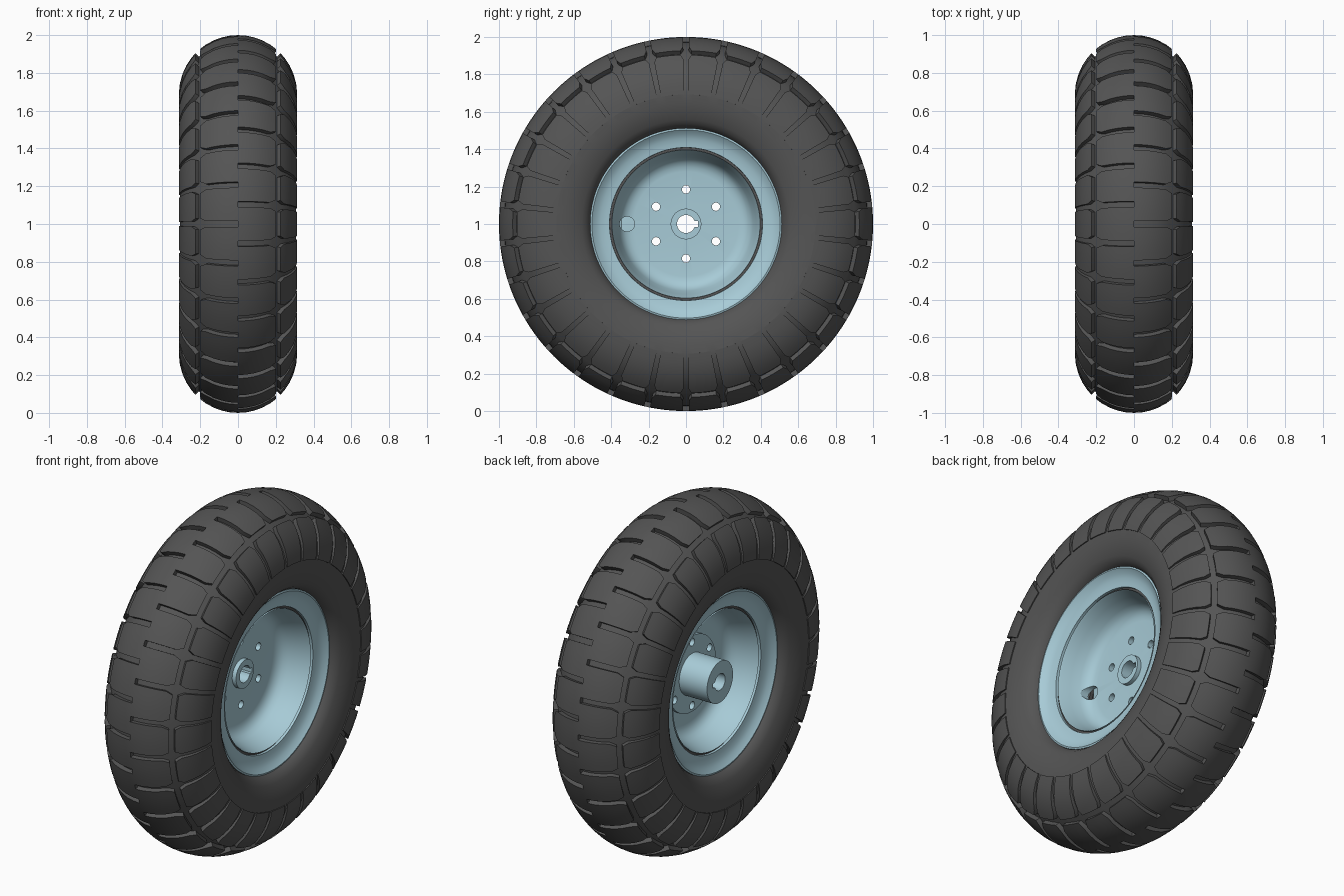
import bpy, bmesh
from math import sin, cos, radians, pi
from mathutils import Vector, Matrix

if "Cube" in bpy.data.objects:
    bpy.data.objects.remove(bpy.data.objects["Cube"])


def material(name, rgb):
    m = bpy.data.materials.new(name)
    m.diffuse_color = (*rgb, 1)
    m.use_nodes = True
    m.node_tree.nodes["Principled BSDF"].inputs["Base Color"].default_value = m.diffuse_color
    return m


RUBBER = material("rubber", (0.09, 0.09, 0.09))
STEEL = material("blue_steel", (0.39, 0.60, 0.68))


def finish(name, bm, mat=None, angle=30):
    bmesh.ops.recalc_face_normals(bm, faces=bm.faces)
    me = bpy.data.meshes.new(name)
    bm.to_mesh(me)
    bm.free()
    ob = bpy.data.objects.new(name, me)
    bpy.context.collection.objects.link(ob)
    if mat:
        me.materials.append(mat)
        bpy.ops.object.select_all(action='DESELECT')
        ob.select_set(True)
        bpy.context.view_layer.objects.active = ob
        bpy.ops.object.shade_smooth_by_angle(angle=radians(angle))
    else:
        ob.hide_render = True
    return ob


def point(x, r, deg):
    t = radians(deg)
    return (x, r * sin(t), 1 + r * cos(t))


def ring_grid(bm, rows):
    """Join closed rings of vertices into a closed tube; returns {(row, col): face}."""
    n, m = len(rows), len(rows[0])
    return {(i, j): bm.faces.new((rows[i][j], rows[i][(j + 1) % m],
                                  rows[(i + 1) % n][(j + 1) % m], rows[(i + 1) % n][j]))
            for i in range(n) for j in range(m)}


def lathe(name, profile, mat, side=1, seg=96):
    bm = bmesh.new()
    ring_grid(bm, [[bm.verts.new(point(side * x, r, 360 * j / seg)) for j in range(seg)]
                   for x, r in profile])
    return finish(name, bm, mat)


def cut(ob, cutter):
    mod = ob.modifiers.new("cut", 'BOOLEAN')
    mod.operation = 'DIFFERENCE'
    mod.solver = 'EXACT'
    mod.object = cutter


# Tyre: torus section at groove-floor level, then tread blocks extruded outward
MAJOR, MINOR, PITCHES = 0.687, 0.313, 30
half = [8, 16, 24, 33, 40, 46, 52, 61, 70, 80, 89]
phis = [-p for p in reversed(half)] + [0] + half


def floor_radius(p):
    return MINOR - 0.027 + 0.021 * min(1, max(0, (abs(p) - 46) / 43))


profile = [(floor_radius(p) * sin(radians(p)), MAJOR + floor_radius(p) * cos(radians(p))) for p in phis]
tail = [(0.307 * sin(radians(p)), MAJOR + 0.307 * cos(radians(p))) for p in (97, 105, 115)]
tail += [(0.264, 0.535), (0.24, 0.516), (0.19, 0.50), (0.16, 0.55), (0.24, 0.69), (0.19, 0.83)]
profile += tail + [(0, 0.92)] + [(-x, r) for x, r in reversed(tail)]

# columns of one pitch: right-hand groove about 0 degrees, left-hand groove about 6
columns = [-0.9, 0.9, 3, 5.1, 6.9, 9]
chamfer = {1: {0: -1.0, 1: 1.0}, -1: {3: -1.0, 4: 1.0}}

bm = bmesh.new()
rows = []
for i, (x, r) in enumerate(profile):
    row = []
    for k in range(PITCHES):
        for c, a in enumerate(columns):
            if i < len(phis) and abs(phis[i]) in (40, 46):
                a += chamfer[1 if phis[i] > 0 else -1].get(c, 0)
            row.append(bm.verts.new(point(x, r, a + 12 * k)))
    rows.append(row)
faces = ring_grid(bm, rows)

blocks = []
for (i, j), f in faces.items():
    if i >= len(phis) - 1:
        continue
    mid = (phis[i] + phis[i + 1]) / 2
    if abs(mid) == 43 or j % 6 == (0 if mid > 0 else 3):
        continue
    blocks.append(f)
bmesh.ops.recalc_face_normals(bm, faces=bm.faces)
new = bmesh.ops.extrude_face_region(bm, geom=blocks)["geom"]
old = [f for f in blocks if f.is_valid and f not in set(new)]
if old:
    bmesh.ops.delete(bm, geom=old, context='FACES')
for v in new:
    if isinstance(v, bmesh.types.BMVert):
        centre = Vector((0, v.co.y, v.co.z - 1)).normalized() * MAJOR + Vector((0, 0, 1))
        v.co = centre + (v.co - centre).normalized() * MINOR
finish("tyre", bm, RUBBER, 35)

# Cutters: bolt circle, valve hole, keyway
bm = bmesh.new()


def add_cylinder(bm, x, y, z, r, depth, seg):
    bmesh.ops.create_cone(bm, cap_ends=True, segments=seg, radius1=r, radius2=r, depth=depth,
                          matrix=Matrix.Translation((x, y, z)) @ Matrix.Rotation(pi / 2, 4, 'Y'))


for k in range(6):
    add_cylinder(bm, *point(0, 0.185, 60 * k), 0.022, 0.3, 24)
bolt_cutter = finish("bolt_hole_cutter", bm)

bm = bmesh.new()
add_cylinder(bm, 0.14, -0.315, 1, 0.04, 0.3, 32)
valve_cutter = finish("valve_hole_cutter", bm)

bm = bmesh.new()
bmesh.ops.create_cube(bm, size=1, matrix=Matrix.Translation((-0.08, 0.045, 1)) @ Matrix.Diagonal((0.5, 0.04, 0.03, 1)))
key_cutter = finish("keyway_cutter", bm)

# Two dished rim halves bolted back to back, each with a dark seam ring
rim = [(0.02, 0.08), (0.02, 0.28), (0.024, 0.305), (0.035, 0.328), (0.053, 0.346), (0.078, 0.358),
       (0.13, 0.375), (0.18, 0.390), (0.194, 0.396), (0.178, 0.397), (0.178, 0.408), (0.198, 0.409),
       (0.201, 0.43), (0.207, 0.455), (0.217, 0.478), (0.232, 0.497), (0.237, 0.503), (0.234, 0.512),
       (0.224, 0.512), (0.20, 0.49), (0.18, 0.44), (0.15, 0.415), (0.07, 0.385), (0.03, 0.365),
       (0.008, 0.345), (0.0, 0.31), (0.0, 0.08)]
seam = [(0.174, 0.3965), (0.184, 0.3965), (0.184, 0.4085), (0.174, 0.4085)]
for side, label in ((1, "right"), (-1, "left")):
    half_rim = lathe("rim_" + label, rim, STEEL, side)
    cut(half_rim, bolt_cutter)
    if side == 1:
        cut(half_rim, valve_cutter)
    lathe("seam_ring_" + label, seam, RUBBER, side)

# Hub: long sleeve on the left, bolt flange, short boss through to the right
hub = lathe("hub", [(-0.22, 0.048), (-0.22, 0.12), (-0.04, 0.12), (-0.04, 0.22), (-0.019, 0.22),
                    (-0.019, 0.082), (0.045, 0.082), (0.045, 0.048)], STEEL)
cut(hub, bolt_cutter)
cut(hub, key_cutter)
